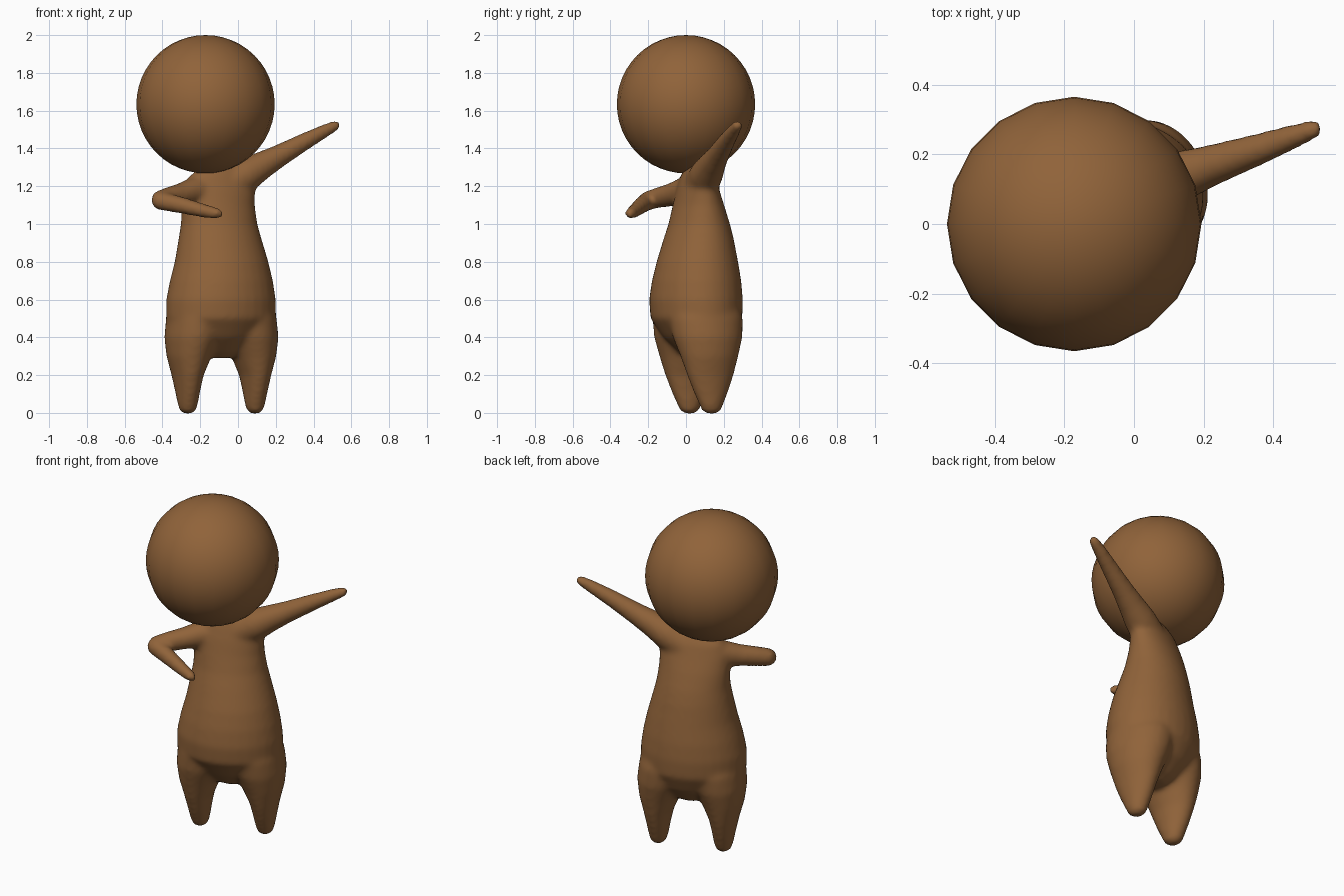
import bpy, bmesh, math
from mathutils import Vector

if "Cube" in bpy.data.objects:
    bpy.data.objects.remove(bpy.data.objects["Cube"])

TURN = math.radians(18)                                   # body is turned about z
U = Vector((math.cos(TURN), math.sin(TURN), 0))           # across the body
V = Vector((-math.sin(TURN), math.cos(TURN), 0))          # towards the back
SIDES = 32

brown = bpy.data.materials.new("warm_brown")
brown.diffuse_color = (0.28, 0.125, 0.042, 1)
brown.use_nodes = True
brown.node_tree.nodes["Principled BSDF"].inputs["Base Color"].default_value = brown.diffuse_color


def loft(bm, rings):
    """Skin a closed tube over rings of (centre, axis_a, axis_b)."""
    loops = []
    for c, a, b in rings:
        loops.append([bm.verts.new(c + a * math.cos(t) + b * math.sin(t))
                      for t in (2 * math.pi * i / SIDES for i in range(SIDES))])
    for lo, hi in zip(loops, loops[1:]):
        for i in range(SIDES):
            j = (i + 1) % SIDES
            bm.faces.new((lo[i], lo[j], hi[j], hi[i]))
    bm.faces.new(loops[0][::-1])
    bm.faces.new(loops[-1])


def upright(bm, profile):
    """Loft of level ellipses: (z, x, y, half width, half depth)."""
    loft(bm, [(Vector((x, y, z)), U * a, V * b) for z, x, y, a, b in profile])


def limb(bm, path):
    """Round tapered tube: (x, y, z, radius)."""
    pts = [Vector(p[:3]) for p in path]
    rings = []
    for i, p in enumerate(pts):
        d = (pts[min(i + 1, len(pts) - 1)] - pts[max(i - 1, 0)]).normalized()
        a = d.cross(Vector((0, 0, 1))).normalized()
        rings.append((p, a * path[i][3], d.cross(a) * path[i][3]))
    loft(bm, rings)


bm = bmesh.new()

# torso
upright(bm, [
    (0.29, -0.09, 0.07, 0.05, 0.05), (0.32, -0.09, 0.07, 0.13, 0.10),
    (0.40, -0.09, 0.065, 0.23, 0.18), (0.50, -0.09, 0.055, 0.297, 0.237),
    (0.60, -0.09, 0.053, 0.295, 0.243), (0.70, -0.088, 0.056, 0.277, 0.232),
    (0.80, -0.087, 0.06, 0.252, 0.212), (0.92, -0.095, 0.067, 0.224, 0.182),
    (1.00, -0.10, 0.07, 0.207, 0.158), (1.10, -0.105, 0.066, 0.20, 0.128),
    (1.18, -0.10, 0.062, 0.198, 0.103), (1.25, -0.095, 0.062, 0.175, 0.08),
    (1.30, -0.085, 0.06, 0.12, 0.055), (1.33, -0.08, 0.06, 0.06, 0.03)])

# legs
for s in (-1, 1):
    rows = [(-0.004, 0.187, 0.02, 0.025), (0.01, 0.187, 0.042, 0.05),
            (0.05, 0.187, 0.053, 0.068), (0.12, 0.188, 0.064, 0.098),
            (0.20, 0.188, 0.080, 0.127), (0.30, 0.180, 0.115, 0.157),
            (0.40, 0.160, 0.146, 0.188), (0.50, 0.14, 0.155, 0.20),
            (0.60, 0.12, 0.14, 0.18)]
    profile = []
    for z, off, a, b in rows:
        c = Vector((-0.088, 0.077 - 0.03 * z, 0)) + U * off * s
        profile.append((z, c.x, c.y, a, b))
    upright(bm, profile)

# raised arm
limb(bm, [(-0.06, 0.075, 1.20, 0.09), (0.05, 0.11, 1.265, 0.088),
          (0.14, 0.14, 1.318, 0.072), (0.22, 0.168, 1.362, 0.060),
          (0.35, 0.212, 1.435, 0.047), (0.46, 0.252, 1.493, 0.036),
          (0.52, 0.274, 1.523, 0.028), (0.54, 0.281, 1.532, 0.014)])

# bent arm: upper arm, then forearm
limb(bm, [(-0.14, 0.06, 1.18, 0.08), (-0.23, -0.005, 1.175, 0.075),
          (-0.30, -0.075, 1.155, 0.062), (-0.37, -0.145, 1.14, 0.055),
          (-0.42, -0.20, 1.125, 0.05), (-0.44, -0.22, 1.12, 0.03)])
limb(bm, [(-0.45, -0.19, 1.13, 0.03), (-0.42, -0.20, 1.125, 0.05),
          (-0.30, -0.235, 1.10, 0.045), (-0.18, -0.272, 1.07, 0.037),
          (-0.105, -0.296, 1.055, 0.030), (-0.082, -0.302, 1.05, 0.016)])

bmesh.ops.recalc_face_normals(bm, faces=bm.faces)
mesh = bpy.data.meshes.new("body")
bm.to_mesh(mesh)
bm.free()
body = bpy.data.objects.new("body", mesh)
bpy.context.collection.objects.link(body)

# fuse the parts into one soft skin
fuse = body.modifiers.new("fuse", 'REMESH')
fuse.mode = 'VOXEL'
fuse.voxel_size = 0.014
fuse.use_smooth_shade = True
soft = body.modifiers.new("soften", 'SMOOTH')
soft.factor = 0.5
soft.iterations = 10
bpy.context.view_layer.objects.active = body
body.select_set(True)
bpy.ops.object.convert(target='MESH')
body.data.materials.clear()
body.data.materials.append(brown)
for p in body.data.polygons:
    p.use_smooth = True
    p.material_index = 0

# head
bpy.ops.mesh.primitive_uv_sphere_add(segments=20, ring_count=24, radius=0.366,
                                     location=(-0.172, 0, 1.634))
head = bpy.context.object
head.name = "head"
head.data.materials.append(brown)
bpy.ops.object.shade_smooth()
